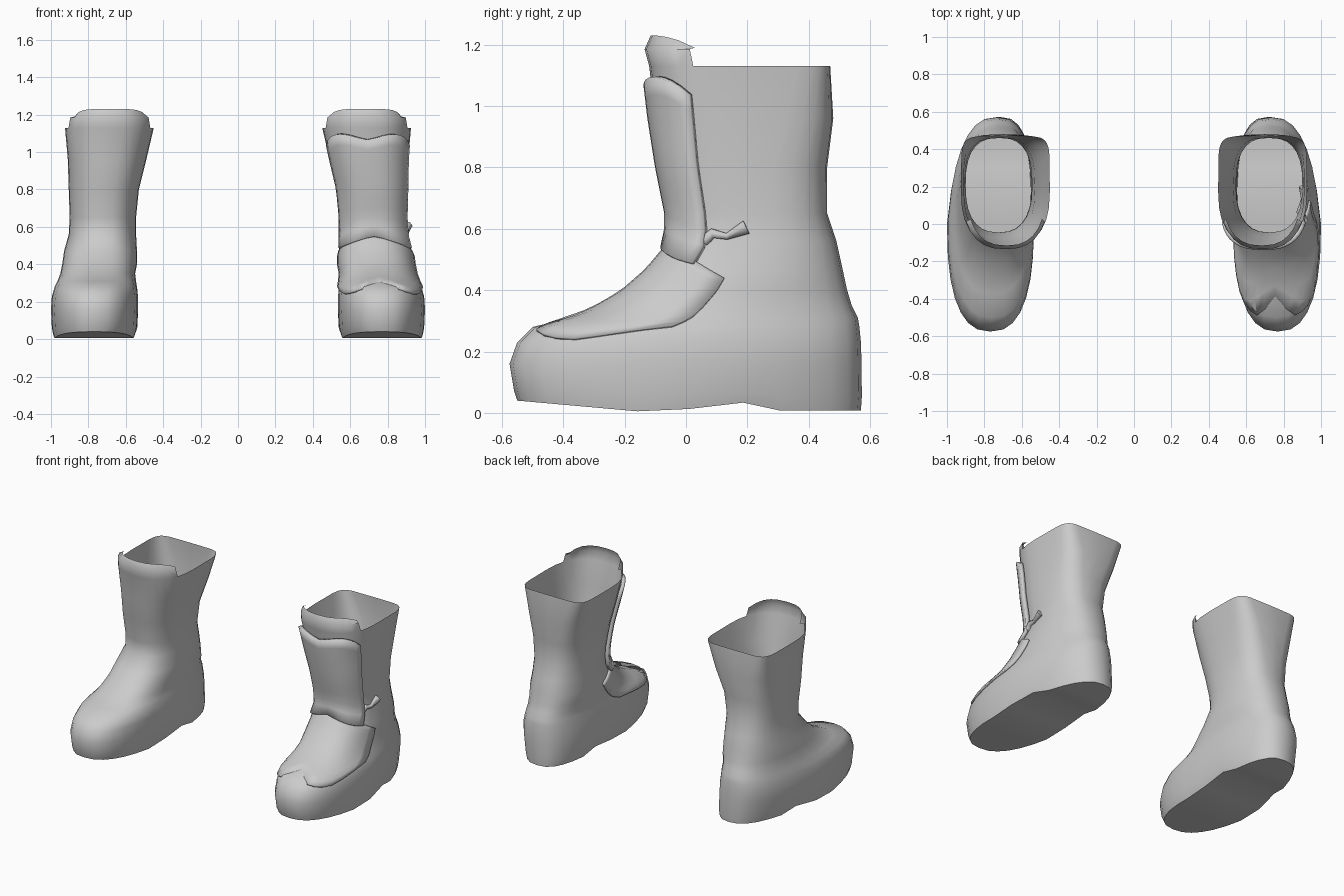
import bpy, bmesh, math

cube = bpy.data.objects.get("Cube")
if cube:
    bpy.data.objects.remove(cube, do_unlink=True)

grey = bpy.data.materials.new("plain_grey")
grey.use_nodes = True
grey.diffuse_color = (0.6, 0.6, 0.6, 1)
grey.node_tree.nodes["Principled BSDF"].inputs["Base Color"].default_value = (0.6, 0.6, 0.6, 1)

# Boot sections: height, front y, back y, inner x, outer x, squareness of the back
SECTIONS = [
    (0.00, -.55, .57, .555, .985, 2.6),
    (0.05, -.56, .573, .54, .995, 2.6),
    (0.16, -.575, .572, .535, 1.0, 2.6),
    (0.23, -.55, .57, .535, .995, 2.6),
    (0.28, -.50, .565, .54, .98, 2.5),
    (0.31, -.375, .56, .545, .965, 2.4),
    (0.35, -.285, .54, .55, .95, 2.4),
    (0.40, -.20, .525, .54, .94, 2.4),
    (0.47, -.12, .51, .54, .93, 2.4),
    (0.56, -.045, .49, .545, .905, 2.4),
    (0.65, -.045, .46, .545, .90, 2.6),
    (0.80, -.075, .46, .53, .905, 3.0),
    (0.96, -.10, .48, .49, .91, 4.0),
    (1.13, -.12, .47, .45, .925, 7.0),
    (1.185, -.135, .47, .46, .915, 7.0),
    (1.23, -.115, .47, .475, .89, 7.0),
]
COUNT = 28
TONGUE_STEPS = 5      # columns each side of the front that rise above the rim
RIM = 1.13


def power(value, exponent):
    return math.copysign(abs(value) ** exponent, value)


def sole_height(y):
    """Toe spring, ball, arch and low heel."""
    if y < -.1:
        return .04 * (-.1 - y) / .45
    if y < .2:
        return .035 * (y + .1) / .3
    return .008


def surface(z, angle, offset=0.0):
    """Point on the boot at a height; angle zero is the front."""
    z = min(max(z, 0), SECTIONS[-1][0])
    for low, high in zip(SECTIONS, SECTIONS[1:]):
        if z <= high[0]:
            break
    f = (z - low[0]) / (high[0] - low[0])
    _, front, back, inner, outer, square = [a + (b - a) * f for a, b in zip(low, high)]
    front, back, inner, outer = front - offset, back + offset, inner - offset, outer + offset
    c, s = math.cos(angle), math.sin(angle)
    n = 2.5 if c > 0 else square
    along = -power(c, 2 / n)
    y = (front + back) / 2 + along * (back - front) / 2
    heel = max(0, along) * max(0, 1 - z / .6)
    x = (inner + outer) / 2 - .05 * heel
    x += power(s, 2 / n) * (outer - inner) / 2 * (1 - .12 * heel)
    return x, y, z


def finish(name, bm, thickness=0):
    bmesh.ops.recalc_face_normals(bm, faces=bm.faces)
    mesh = bpy.data.meshes.new(name)
    bm.to_mesh(mesh)
    bm.free()
    obj = bpy.data.objects.new(name, mesh)
    bpy.context.collection.objects.link(obj)
    mesh.materials.append(grey)
    bpy.ops.object.select_all(action='DESELECT')
    obj.select_set(True)
    bpy.context.view_layer.objects.active = obj
    bpy.ops.object.shade_smooth_by_angle(angle=math.radians(45))
    if thickness:
        solid = obj.modifiers.new("thickness", 'SOLIDIFY')
        solid.thickness = thickness
        solid.offset = -1
    return obj


def boot(name, side):
    bm = bmesh.new()
    rings = []
    for section in SECTIONS:
        ring = []
        for i in range(COUNT):
            x, y, z = surface(section[0], math.tau * i / COUNT)
            if z < .1:
                z += sole_height(y) * (1 - z / .1)
            if z > 1.2:     # rounded corners of the tongue
                z -= .04 * (min(i, COUNT - i) / TONGUE_STEPS) ** 4
            ring.append(bm.verts.new((side * x, y, z)))
        rings.append(ring)
    # Walls, with only the front columns rising above the rim
    for section, low, high in zip(SECTIONS, rings, rings[1:]):
        for i in range(COUNT):
            j = (i + 1) % COUNT
            reach = max(min(i, COUNT - i), min(j, COUNT - j))
            if section[0] < RIM or reach <= TONGUE_STEPS:
                bm.faces.new((low[i], low[j], high[j], high[i]))
    # Sole made of strips from side to side
    base, half = rings[0], COUNT // 2
    bm.faces.new((base[0], base[1], base[-1]))
    bm.faces.new((base[half - 1], base[half], base[half + 1]))
    for i in range(1, half - 1):
        bm.faces.new((base[i], base[i + 1], base[COUNT - i - 1], base[COUNT - i]))
    bmesh.ops.delete(bm, geom=[v for v in bm.verts if not v.link_faces], context='VERTS')
    return finish(name, bm)


def overlay(name, reach, bottom, top, offset, thickness, rows=10, columns=16):
    """Sheet wrapped round the front of the left boot between two height rules."""
    bm = bmesh.new()
    grid = []
    for r in range(rows + 1):
        line = []
        for c in range(columns + 1):
            u = 2 * c / columns - 1
            z = bottom(abs(u)) + (top(abs(u)) - bottom(abs(u))) * r / rows
            line.append(bm.verts.new(surface(z, u * reach, offset)))
        grid.append(line)
    for a, b in zip(grid, grid[1:]):
        for c in range(columns):
            bm.faces.new((a[c], a[c + 1], b[c + 1], b[c]))
    return finish(name, bm, thickness)


boot("right_boot", -1)
boot("left_boot", 1)

# Raised shin panel and the vamp flap above the toe cap
overlay("left_shin_panel", math.radians(62),
        lambda u: .55 - .06 * u, lambda u: 1.065 + .03 * math.sin(u * math.pi) - .03 * u ** 6,
        .026, .024)
overlay("left_vamp_flap", math.radians(84),
        lambda u: .31 - .075 * math.sin(min(1, u * 1.25) * math.pi / 2) + .05 * max(0, u - .6) / .4,
        lambda u: .56 - .12 * u ** 2, .012, .012)

# Small twisted strap at the outer ankle
curve = bpy.data.curves.new("left_ankle_strap", 'CURVE')
curve.dimensions = '3D'
curve.bevel_depth = .02
curve.bevel_resolution = 1
curve.use_fill_caps = True
spline = curve.splines.new('POLY')
path = [(.56, 58, 1.0), (.585, 66, .9), (.575, 76, .6), (.605, 88, 1.3)]
spline.points.add(len(path) - 1)
for point, (z, degrees, radius) in zip(spline.points, path):
    point.co = (*surface(z, math.radians(degrees), .005), 1)
    point.radius = radius
curve.materials.append(grey)
bpy.context.collection.objects.link(bpy.data.objects.new("left_ankle_strap", curve))
